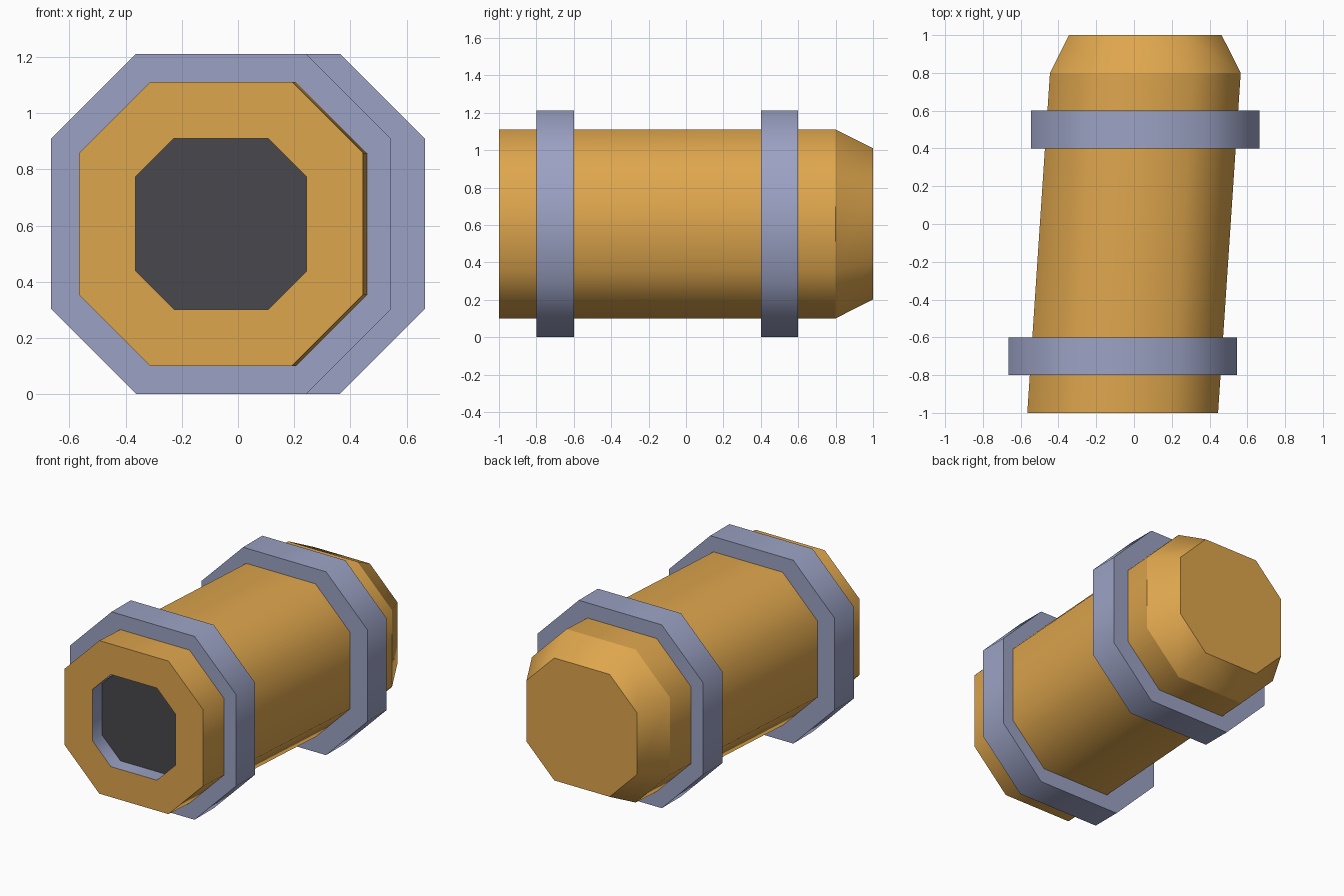
import bpy, bmesh

if "Cube" in bpy.data.objects:
    bpy.data.objects.remove(bpy.data.objects["Cube"])

ZC = 0.606    # height of the pipe axis


def material(name, color):
    m = bpy.data.materials.new(name)
    m.diffuse_color = (*color, 1)
    m.use_nodes = True
    m.node_tree.nodes["Principled BSDF"].inputs["Base Color"].default_value = m.diffuse_color
    return m


orange = material("orange", (0.73, 0.38, 0.074))
steel = material("blue grey", (0.33, 0.36, 0.55))
dark = material("dark grey", (0.066, 0.064, 0.073))


def octagon(x, y, w, c):
    """Octagon facing y: half width w, half flat length c."""
    pts = [(w, -c), (w, c), (c, w), (-c, w), (-w, c), (-w, -c), (-c, -w), (c, -w)]
    return [(x + px, y, ZC + pz) for px, pz in pts]


def loft(name, rings, mats, face_mats):
    """Closed loft through octagon rings; face_mats = first cap, each span, last cap."""
    bm = bmesh.new()
    loops = [[bm.verts.new(p) for p in octagon(*r)] for r in rings]
    bm.faces.new(loops[0]).material_index = face_mats[0]
    for k, (a, b) in enumerate(zip(loops, loops[1:])):
        for i in range(8):
            j = (i + 1) % 8
            f = bm.faces.new((a[i], a[j], b[j], b[i]))
            f.material_index = face_mats[k + 1]
            f.smooth = rings[k][1] != rings[k + 1][1]
    bm.faces.new(loops[-1]).material_index = face_mats[-1]
    # Rounded shading around the sides, crisp edges between spans
    for ring in loops:
        for i in range(8):
            bm.edges.get((ring[i], ring[(i + 1) % 8])).smooth = False
    bmesh.ops.recalc_face_normals(bm, faces=bm.faces)
    me = bpy.data.meshes.new(name)
    bm.to_mesh(me)
    bm.free()
    for m in mats:
        me.materials.append(m)
    ob = bpy.data.objects.new(name, me)
    bpy.context.collection.objects.link(ob)
    return ob


# Slanted pipe: recess floor, recess wall, front rim, side, tapered closed end
X = 0.06
loft("pipe_body",
     [(-X, -0.9, 0.304, 0.168), (-X, -1.0, 0.304, 0.168), (-X, -1.0, 0.505, 0.2525),
      (X, 0.8, 0.505, 0.2525), (X, 1.0, 0.404, 0.202)],
     [orange, steel, dark], [2, 1, 0, 0, 0, 0])

# Two collar bands
for name, x, y in (("front_band", -X, -0.8), ("back_band", X, 0.4)):
    loft(name, [(x, y, 0.605, 0.303), (x, y + 0.2, 0.605, 0.303)], [steel], [0, 0, 0])
